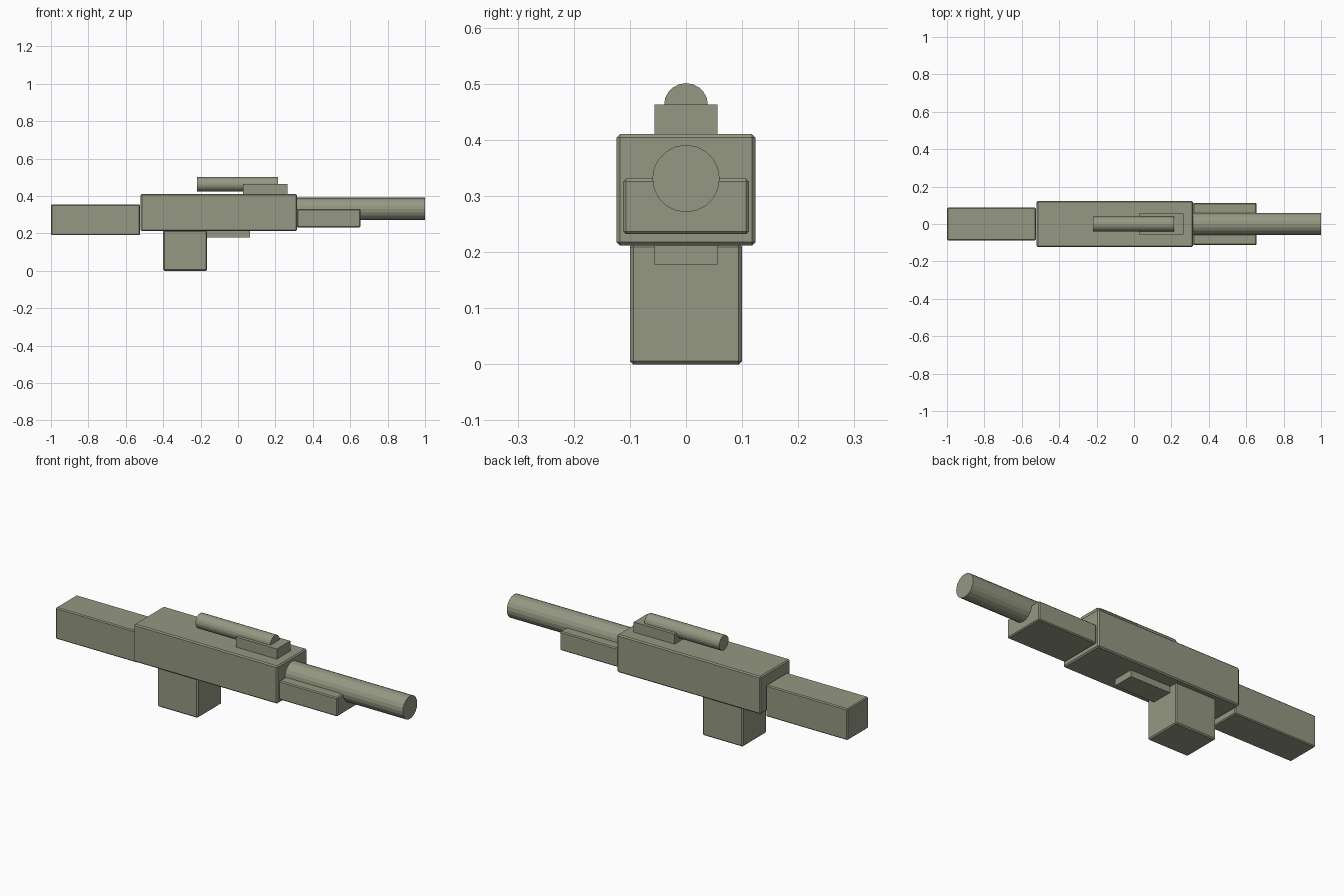
import bpy
import math

if "Cube" in bpy.data.objects:
    bpy.data.objects.remove(bpy.data.objects["Cube"])

# Single drab colour
drab = bpy.data.materials.new("drab_olive_grey")
drab.diffuse_color = (0.30, 0.315, 0.225, 1)
drab.use_nodes = True
drab.node_tree.nodes["Principled BSDF"].inputs["Base Color"].default_value = drab.diffuse_color


def box(name, x0, x1, half_y, z0, z1, bevel=0.0):
    """Box centred on y = 0, with an optional small chamfer."""
    bpy.ops.mesh.primitive_cube_add(
        size=1, location=((x0 + x1) / 2, 0, (z0 + z1) / 2))
    ob = bpy.context.object
    ob.name = name
    ob.scale = (x1 - x0, 2 * half_y, z1 - z0)
    bpy.ops.object.transform_apply(location=False, rotation=False, scale=True)
    ob.data.materials.append(drab)
    if bevel:
        mod = ob.modifiers.new("chamfer", 'BEVEL')
        mod.width = bevel
        mod.segments = 1
    return ob


def rod(name, x0, x1, radius, z, sides=20):
    """Faceted cylinder lying along x."""
    bpy.ops.mesh.primitive_cylinder_add(
        vertices=sides, radius=radius, depth=x1 - x0,
        location=((x0 + x1) / 2, 0, z), rotation=(0, math.pi / 2, 0))
    ob = bpy.context.object
    ob.name = name
    ob.data.materials.append(drab)
    return ob


# Chamfered main blocks
box("body", -0.52, 0.315, 0.124, 0.212, 0.41, 0.006)
box("stock", -1.0, -0.525, 0.087, 0.19, 0.355, 0.005)
box("grip", -0.40, -0.165, 0.10, 0.0, 0.215, 0.006)
box("fore_end", 0.315, 0.655, 0.112, 0.232, 0.331, 0.005)

# Plain small blocks
box("lower_guard", -0.17, 0.065, 0.056, 0.178, 0.215)
box("sight_mount", 0.027, 0.265, 0.056, 0.405, 0.463)

# Round parts
rod("barrel", 0.31, 1.0, 0.06, 0.331)
rod("sight_tube", -0.22, 0.215, 0.039, 0.462)
